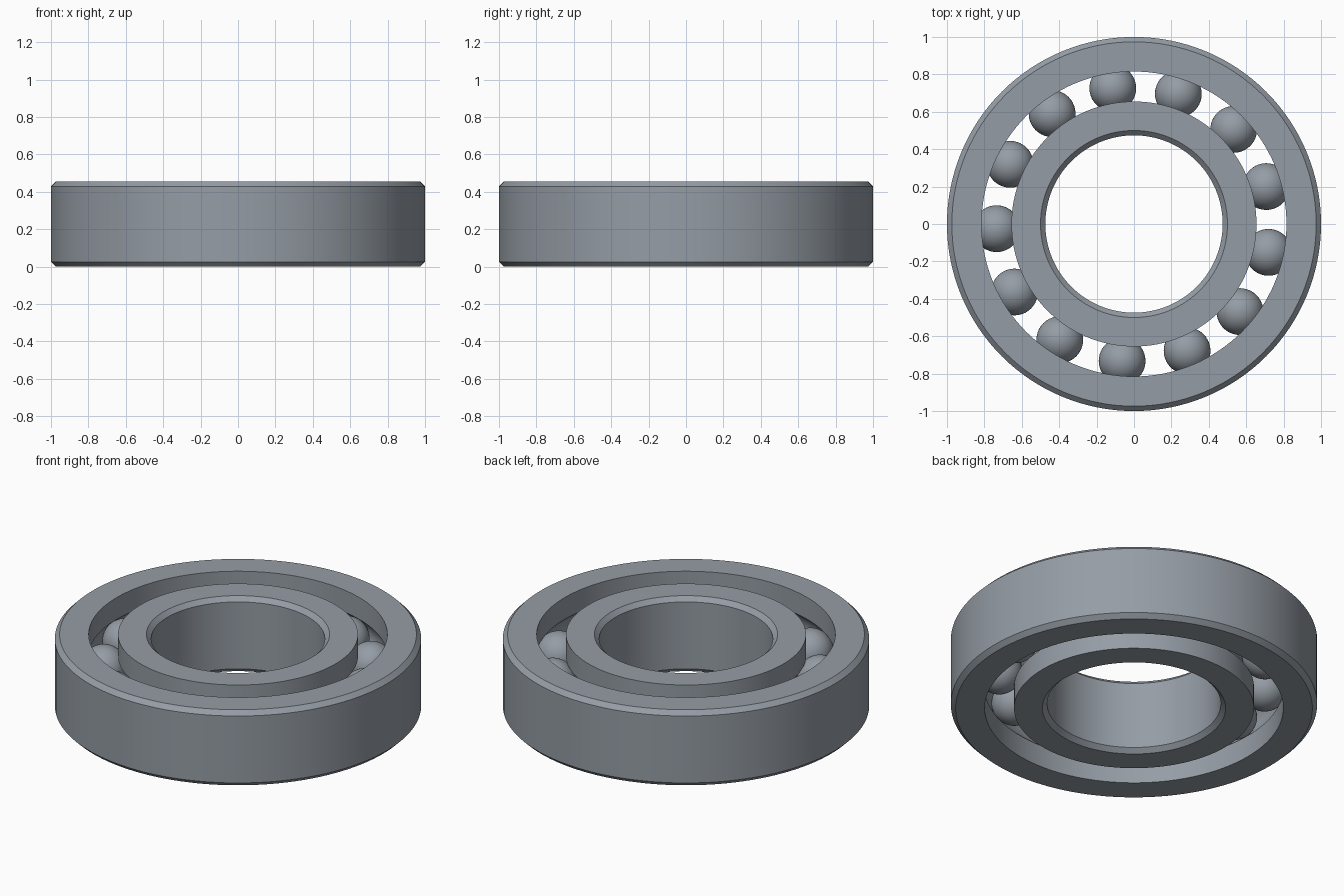
import bpy, bmesh, math
from mathutils import Matrix

if "Cube" in bpy.data.objects:
    bpy.data.objects.remove(bpy.data.objects["Cube"], do_unlink=True)

HEIGHT = 0.455
MID = HEIGHT / 2
CHAMFER = 0.026
PITCH = 0.735        # radius of the circle of ball centres
BALL = 0.125
GAP = 0.08           # half the gap between the rings
BALLS = 13
SEGMENTS = 128

steel = bpy.data.materials.new("steel grey")
color = (0.30, 0.335, 0.375, 1)
steel.diffuse_color = color
steel.use_nodes = True
steel.node_tree.nodes["Principled BSDF"].inputs["Base Color"].default_value = color


def finish(bm, name):
    bmesh.ops.recalc_face_normals(bm, faces=bm.faces)
    mesh = bpy.data.meshes.new(name)
    bm.to_mesh(mesh)
    bm.free()
    mesh.materials.append(steel)
    obj = bpy.data.objects.new(name, mesh)
    bpy.context.collection.objects.link(obj)
    bpy.ops.object.select_all(action="DESELECT")
    obj.select_set(True)
    bpy.context.view_layer.objects.active = obj
    bpy.ops.object.shade_smooth_by_angle(angle=math.radians(30))
    return obj


def ring(name, land, side):
    """Lathe a chamfered ring with a ball groove; side is +1 outer, -1 inner."""
    edge = PITCH + side * GAP
    reach = math.acos(GAP / BALL)
    points = [(edge, 0), (land - side * CHAMFER, 0), (land, CHAMFER),
              (land, HEIGHT - CHAMFER), (land - side * CHAMFER, HEIGHT), (edge, HEIGHT)]
    # Rounded raceway groove
    for i in range(13):
        a = reach * (1 - i / 6)
        points.append((PITCH + side * BALL * math.cos(a), MID + BALL * math.sin(a)))
    bm = bmesh.new()
    verts = [bm.verts.new((r, 0, z)) for r, z in points]
    edges = [bm.edges.new((v, verts[i - 1])) for i, v in enumerate(verts)]
    bmesh.ops.spin(bm, geom=verts + edges, axis=(0, 0, 1), cent=(0, 0, 0),
                   angle=math.tau, steps=SEGMENTS, use_merge=True)
    bmesh.ops.remove_doubles(bm, verts=bm.verts, dist=0.0001)
    finish(bm, name)


# Races
ring("outer_ring", 1.0, 1)
ring("inner_ring", 0.474, -1)

# Balls
for i in range(BALLS):
    a = math.radians(15.8) + math.tau * i / BALLS
    place = Matrix.Translation((PITCH * math.cos(a), PITCH * math.sin(a), MID))
    bm = bmesh.new()
    bmesh.ops.create_uvsphere(bm, u_segments=40, v_segments=24, radius=BALL, matrix=place)
    finish(bm, f"ball_{i + 1}")
